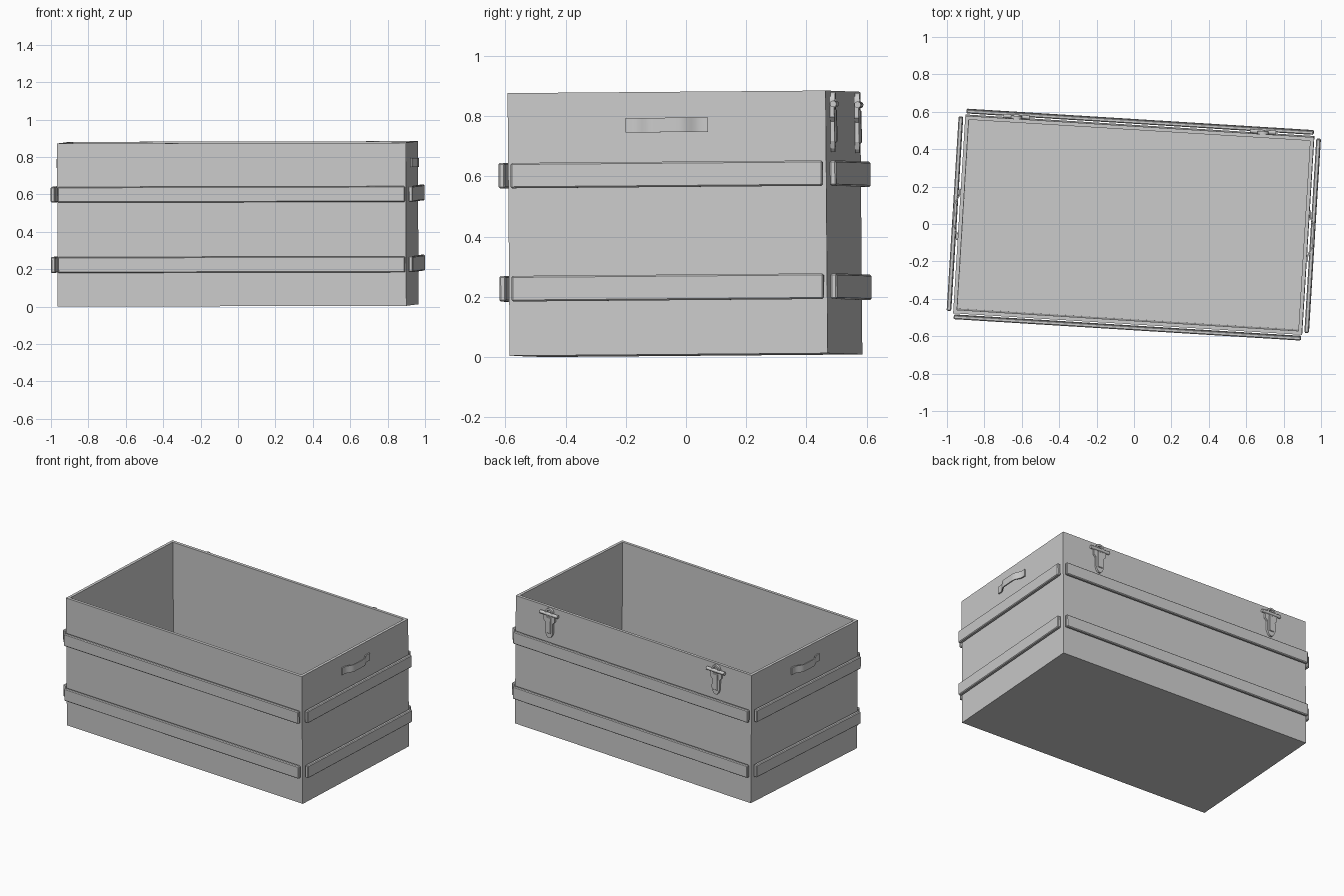
import bpy, bmesh
from math import pi, sin, cos
from mathutils import Matrix, Vector

if "Cube" in bpy.data.objects:
    bpy.data.objects.remove(bpy.data.objects["Cube"])

HX, HY, H, WALL = 0.934, 0.529, 0.872, 0.028

# The whole crate sits slightly turned and tilted
POSE = (Matrix.Translation((0, 0, 0.0067)) @ Matrix.Rotation(0.008, 4, 'X')
        @ Matrix.Rotation(-0.0027, 4, 'Y') @ Matrix.Rotation(-0.0616, 4, 'Z'))


def finish(name, bm, local=Matrix(), smooth=False):
    bmesh.ops.recalc_face_normals(bm, faces=bm.faces)
    bm.transform(POSE @ local)
    me = bpy.data.meshes.new(name)
    bm.to_mesh(me)
    bm.free()
    ob = bpy.data.objects.new(name, me)
    bpy.context.collection.objects.link(ob)
    if smooth:
        bpy.ops.object.select_all(action='DESELECT')
        ob.select_set(True)
        bpy.context.view_layer.objects.active = ob
        bpy.ops.object.shade_smooth_by_angle(angle=0.6)
    return ob


def box(name, lo, hi, local=Matrix(), bevel=0):
    bm = bmesh.new()
    lo, hi = Vector(lo), Vector(hi)
    bmesh.ops.create_cube(bm, size=1, matrix=Matrix.Translation((lo + hi) / 2)
                          @ Matrix.Diagonal((*(hi - lo), 1)))
    if bevel:
        bmesh.ops.bevel(bm, geom=bm.edges[:], offset=bevel, segments=1, affect='EDGES')
    return finish(name, bm, local)


def prism(name, pts, axis_vec, local=Matrix(), smooth=False):
    """Extrude a closed outline of 3D points along a vector."""
    bm = bmesh.new()
    face = bm.faces.new([bm.verts.new(p) for p in pts])
    ext = bmesh.ops.extrude_face_region(bm, geom=[face])
    bmesh.ops.translate(bm, vec=axis_vec,
                        verts=[v for v in ext['geom'] if isinstance(v, bmesh.types.BMVert)])
    return finish(name, bm, local, smooth)


# Open crate body: cube with its top inset and pushed down to the floor
bm = bmesh.new()
bmesh.ops.create_cube(bm, size=1, matrix=Matrix.Translation((0, 0, H / 2))
                      @ Matrix.Diagonal((2 * HX, 2 * HY, H, 1)))
top = max(bm.faces, key=lambda f: f.calc_center_median().z)
bmesh.ops.inset_region(bm, faces=[top], thickness=WALL)
ext = bmesh.ops.extrude_discrete_faces(bm, faces=[top])
for v in ext['faces'][0].verts:
    v.co.z = WALL
finish("crate_body", bm)

# Two rows of battens, one on each side
for level, z0, z1 in (("lower", 0.180, 0.265), ("upper", 0.556, 0.640)):
    for s, name in ((0, "front"), (pi, "back")):
        box(f"{level}_{name}_batten", (-0.93, -HY - 0.033, z0), (0.93, -HY - 0.011, z1),
            Matrix.Rotation(s, 4, 'Z'), 0.005)
    for s, name in ((0, "right"), (pi, "left")):
        box(f"{level}_{name}_batten", (HX + 0.012, -0.519, z0), (HX + 0.036, 0.519, z1),
            Matrix.Rotation(s, 4, 'Z'), 0.005)

# Strap handles on the short sides, bowed away from the wall
N, T = 20, 0.008
outer, inner = [], []
for i in range(N + 1):
    y = -0.137 + 0.274 * i / N
    t = min(1, max(0, (0.112 - abs(y)) / 0.065))
    x = HX + 0.026 * t * t * (3 - 2 * t)
    outer.append((x + T, y, 0.738))
    inner.append((x, y, 0.738))
for s, name in ((0, "right"), (pi, "left")):
    prism(f"{name}_handle", outer + inner[::-1], (0, 0, 0.048),
          Matrix.Rotation(s, 4, 'Z'), True)

# Toggle latches on the back: tapered lever, cross bar and round catch
half = [(0.045, 0.822), (0.045, 0.785), (0.030, 0.770), (0.030, 0.705),
        (0.020, 0.680), (0.008, 0.668)]
outline = [(x, HY, z) for x, z in half] + [(-x, HY, z) for x, z in half[::-1]]
for sx, name in ((-0.66, "left"), (0.66, "right")):
    at = Matrix.Translation((sx, 0, 0))
    prism(f"{name}_latch_lever", outline, (0, 0.014, 0), at)
    box(f"{name}_latch_rib", (-0.018, HY + 0.012, 0.70), (0.018, HY + 0.020, 0.81), at, 0.003)

    bm = bmesh.new()
    bmesh.ops.create_cone(bm, cap_ends=True, segments=12, radius1=0.011, radius2=0.011,
                          depth=0.14, matrix=Matrix.Translation((0, HY + 0.012, 0.828))
                          @ Matrix.Rotation(pi / 2, 4, 'Y'))
    finish(f"{name}_latch_bar", bm, at, True)

    bm = bmesh.new()
    rings = []
    for r, y in ((0.030, HY), (0.030, HY + 0.016), (0.018, HY + 0.016), (0.018, HY)):
        rings.append([bm.verts.new((r * cos(a * pi / 10), y, 0.838 + r * sin(a * pi / 10)))
                      for a in range(20)])
    for k in range(4):
        a, b = rings[k], rings[(k + 1) % 4]
        for i in range(20):
            j = (i + 1) % 20
            bm.faces.new((a[i], a[j], b[j], b[i]))
    finish(f"{name}_latch_ring", bm, at, True)
